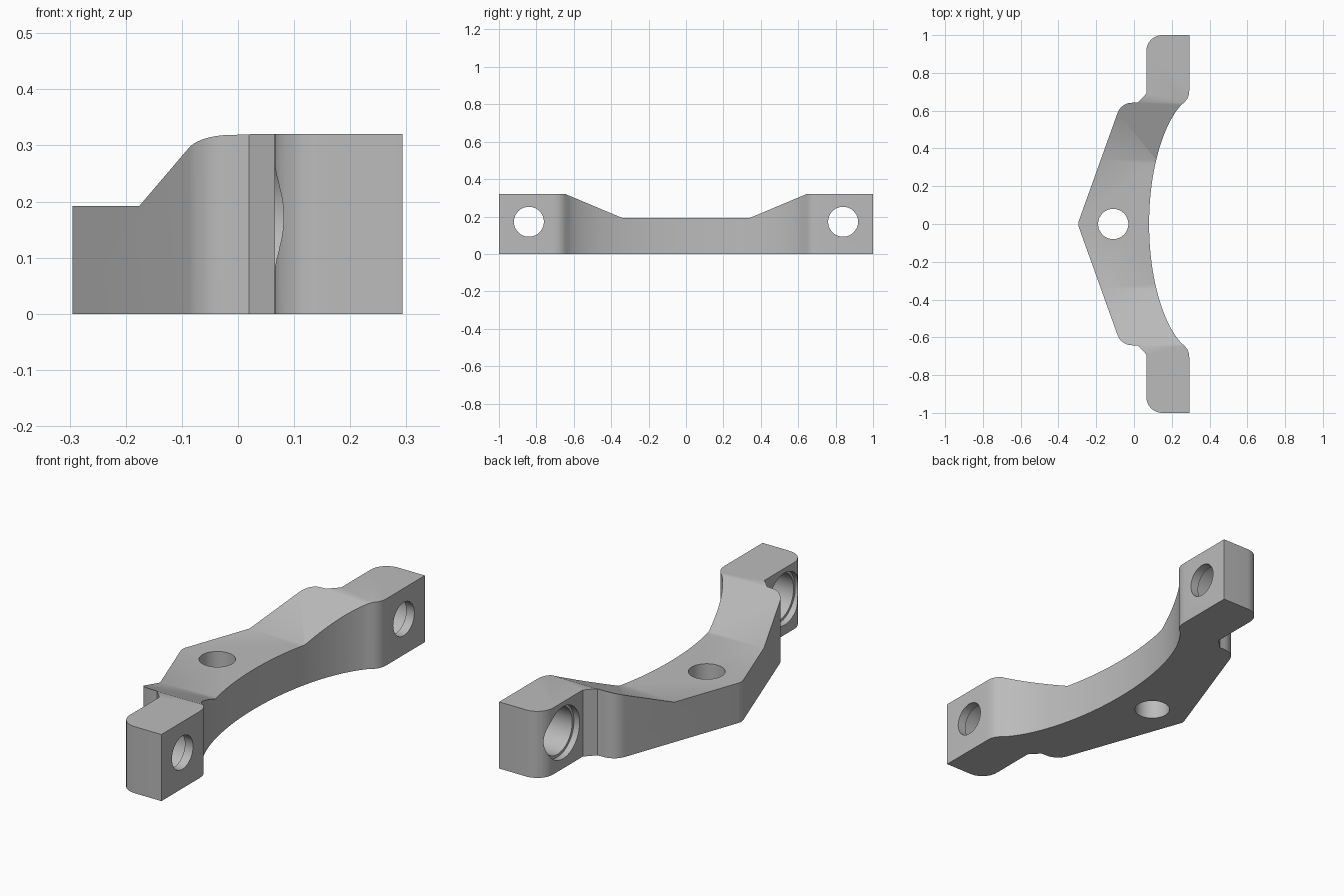
import bpy
import bmesh
from math import cos, sin, pi, sqrt, radians
from mathutils import Matrix

if "Cube" in bpy.data.objects:
    bpy.data.objects.remove(bpy.data.objects["Cube"])

grey = bpy.data.materials.new("plain_grey")
grey.use_nodes = True
colour = (0.5, 0.5, 0.5, 1)
grey.diffuse_color = colour
grey.node_tree.nodes["Principled BSDF"].inputs["Base Color"].default_value = colour


def make_object(name, bm):
    bmesh.ops.recalc_face_normals(bm, faces=bm.faces)
    mesh = bpy.data.meshes.new(name)
    bm.to_mesh(mesh)
    bm.free()
    mesh.materials.append(grey)
    obj = bpy.data.objects.new(name, mesh)
    bpy.context.collection.objects.link(obj)
    return obj


def prism(name, corners, offset):
    """Extrude a planar outline along an offset vector."""
    bm = bmesh.new()
    face = bm.faces.new([bm.verts.new(c) for c in corners])
    new = bmesh.ops.extrude_face_region(bm, geom=[face])["geom"]
    bmesh.ops.translate(bm, vec=offset, verts=[v for v in new if isinstance(v, bmesh.types.BMVert)])
    return make_object(name, bm)


def cylinder(name, centre, radius, length, along_x):
    bm = bmesh.new()
    turn = Matrix.Rotation(pi / 2, 4, "Y") if along_x else Matrix()
    bmesh.ops.create_cone(bm, cap_ends=True, segments=64, radius1=radius, radius2=radius,
                          depth=length, matrix=Matrix.Translation(centre) @ turn)
    return make_object(name, bm)


def arc(cx, cy, r, start, end, steps=10):
    angles = [radians(start + (end - start) * i / steps) for i in range(steps + 1)]
    return [(cx + r * cos(a), cy + r * sin(a)) for a in angles]


# Half outline of the bracket, from the inner curve round to the rear tip
half = []
for i in range(1, 25):
    y = 0.63 * i / 24
    half.append((0.38 - 0.3 * sqrt(1 - (y / 0.7) ** 2), y))
half += [(0.268, 0.645), (0.282, 0.663), (0.291, 0.685), (0.293, 0.71), (0.293, 1)]
half += arc(0.15, 0.915, 0.085, 90, 180)
half += [(0.065, 0.69), (0.02, 0.643)]
half += arc(-0.01, 0.56, 0.082, 90, 160)
half += arc(-0.245, 0, 0.05, 160, 180, 4)
outline = [(0.08, 0)] + half + [(x, -y) for x, y in reversed(half[:-1])]
bracket = prism("bracket", [(x, y, 0) for x, y in outline], (0, 0, 0.32))

# Lowered middle with ramps, then the vertical and end holes
cutters = [prism("middle_cutter", [(-0.5, -0.93, 0.44), (-0.5, -0.34, 0.192),
                                   (-0.5, 0.34, 0.192), (-0.5, 0.93, 0.44)], (1, 0, 0)),
           cylinder("centre_hole_cutter", (-0.11, 0, 0.1), 0.08, 0.6, False)]
for side in (-1, 1):
    y = side * 0.84
    cutters += [cylinder("bolt_hole_cutter", (0.2, y, 0.172), 0.08, 0.6, True),
                cylinder("bore_cutter", (0.1, y, 0.172), 0.112, 0.3, True),
                cylinder("recess_cutter", (0, y, 0.172), 0.125, 0.19, True)]

bpy.context.view_layer.objects.active = bracket
bracket.select_set(True)
for cutter in cutters:
    mod = bracket.modifiers.new(cutter.name, "BOOLEAN")
    mod.operation = "DIFFERENCE"
    mod.solver = "EXACT"
    mod.object = cutter
    bpy.ops.object.modifier_apply(modifier=mod.name)
    bpy.data.objects.remove(cutter)

bpy.ops.object.shade_smooth_by_angle(angle=radians(30))
